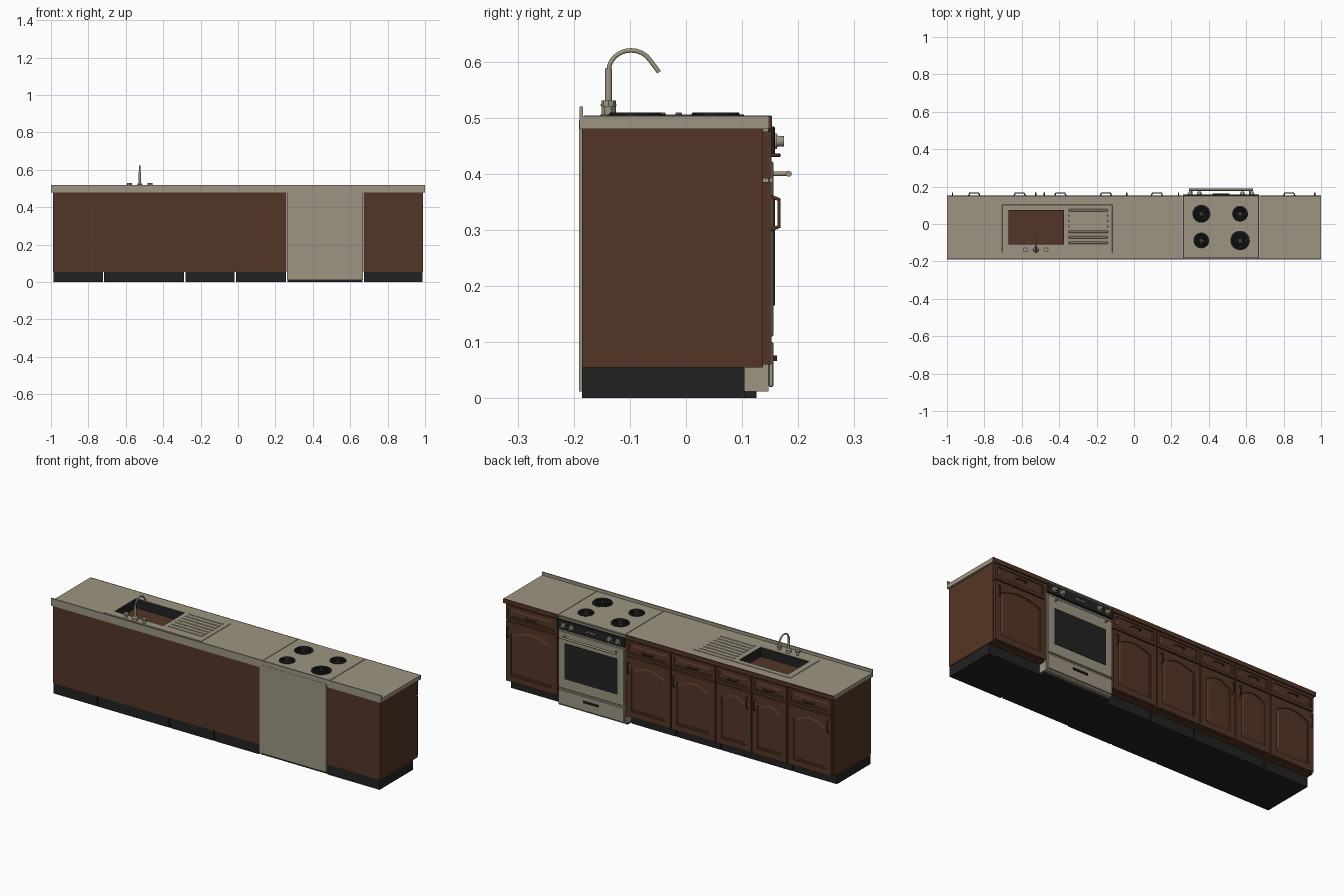
import bpy, bmesh, math
from mathutils import Matrix, Vector

if "Cube" in bpy.data.objects:
    bpy.data.objects.remove(bpy.data.objects["Cube"], do_unlink=True)


def material(name, r, g, b):
    m = bpy.data.materials.new(name)
    m.use_nodes = True
    m.diffuse_color = (r, g, b, 1)
    m.node_tree.nodes["Principled BSDF"].inputs["Base Color"].default_value = (r, g, b, 1)
    return m


WOOD = material("brown wood", 0.088, 0.036, 0.019)
STONE = material("warm grey", 0.34, 0.30, 0.225)
BLACK = material("soft black", 0.016, 0.016, 0.016)


def finish(name, bm, mat, smooth=False):
    bmesh.ops.recalc_face_normals(bm, faces=bm.faces)
    me = bpy.data.meshes.new(name)
    bm.to_mesh(me)
    bm.free()
    me.materials.append(mat)
    ob = bpy.data.objects.new(name, me)
    bpy.context.collection.objects.link(ob)
    if smooth:
        bpy.context.view_layer.objects.active = ob
        ob.select_set(True)
        bpy.ops.object.shade_smooth_by_angle()
        ob.select_set(False)
    return ob


def box(name, x, y, z, mat, bevel=0):
    """Box from (min, max) pairs."""
    bm = bmesh.new()
    size = [b - a for a, b in (x, y, z)]
    mid = [(a + b) / 2 for a, b in (x, y, z)]
    bmesh.ops.create_cube(bm, size=1, matrix=Matrix.Translation(mid) @ Matrix.Diagonal((*size, 1)))
    if bevel:
        bmesh.ops.bevel(bm, geom=bm.edges[:], offset=bevel, segments=1, affect='EDGES')
    return finish(name, bm, mat)


def rod(name, a, b, r, mat, r2=None, sides=20):
    """Cylinder or cone from point a to point b."""
    a, b = Vector(a), Vector(b)
    bm = bmesh.new()
    turn = (b - a).to_track_quat('Z', 'Y').to_matrix().to_4x4()
    bmesh.ops.create_cone(bm, cap_ends=True, segments=sides, radius1=r, radius2=r if r2 is None else r2,
                          depth=(b - a).length, matrix=Matrix.Translation((a + b) / 2) @ turn)
    return finish(name, bm, mat, True)


def tube(name, pts, r, mat, spline='POLY'):
    cu = bpy.data.curves.new(name, 'CURVE')
    cu.dimensions = '3D'
    cu.bevel_depth, cu.bevel_resolution, cu.use_fill_caps = r, 3, True
    s = cu.splines.new(spline)
    s.points.add(len(pts) - 1)
    for p, co in zip(s.points, pts):
        p.co = (*co, 1)
    if spline == 'NURBS':
        s.use_endpoint_u, s.order_u, s.resolution_u = True, 3, 10
    cu.materials.append(mat)
    ob = bpy.data.objects.new(name, cu)
    bpy.context.collection.objects.link(ob)
    return ob


def extrude_back(bm, faces, depth):
    geo = bmesh.ops.extrude_face_region(bm, geom=faces, use_keep_orig=True)["geom"]
    bmesh.ops.translate(bm, vec=(0, depth, 0), verts=[v for v in geo if isinstance(v, bmesh.types.BMVert)])


def arch_loop(x0, x1, z0, z1, rise):
    """Bottom corners, then the top edge from right to left, raised in the middle."""
    n = 12
    top = [(x1 + (x0 - x1) * i / n, z1 - rise + rise * math.sin(math.pi * i / n)) for i in range(n + 1)]
    return [(x0, z0), (x1, z0)] + top


def panel_front(name, x0, x1, z0, z1, border, rise):
    """Slab with a raised frame and a raised centre panel."""
    box(name + "_slab", (x0, x1), (0.137, 0.147), (z0, z1), WOOD)
    outer = arch_loop(x0, x1, z0, z1, 0)
    inner = arch_loop(x0 + border, x1 - border, z0 + border, z1 - border, rise)
    bm = bmesh.new()
    a, b = ([bm.verts.new((x, 0.152, z)) for x, z in loop] for loop in (outer, inner))
    n = len(a)
    extrude_back(bm, [bm.faces.new((a[i], a[(i + 1) % n], b[(i + 1) % n], b[i])) for i in range(n)], -0.005)
    finish(name + "_frame", bm, WOOD)
    g = border + 0.007
    s = 0.008
    bm = bmesh.new()
    low, high = ([bm.verts.new((x, y, z)) for x, z in
                  arch_loop(x0 + d, x1 - d, z0 + d, z1 - d, rise)] for d, y in ((g, 0.147), (g + s, 0.151)))
    bm.faces.new(high)
    for i in range(n):
        bm.faces.new((low[i], low[(i + 1) % n], high[(i + 1) % n], high[i]))
    finish(name + "_panel", bm, WOOD)


def pull(name, x, z, half, upright):
    """Bow handle, upright or level."""
    pts = []
    for t, y in ((-1, 0.15), (-0.8, 0.166), (0.8, 0.166), (1, 0.15)):
        pts.append((x, y, z + t * half) if upright else (x + t * half, y, z))
    tube(name, pts, 0.0035, WOOD)


# Cabinets: x range, with the door and drawer columns and each door's handle x
cabinets = [
    (-0.99, -0.72, [(-0.985, -0.724, -0.97)]),
    (-0.72, -0.285, [(-0.716, -0.506, -0.525), (-0.499, -0.289, -0.48)]),
    (-0.285, -0.015, [(-0.281, -0.019, -0.038)]),
    (-0.015, 0.26, [(-0.011, 0.256, 0.238)]),
    (0.67, 0.99, [(0.675, 0.985, 0.967)]),
]
for i, (x0, x1, columns) in enumerate(cabinets):
    box(f"plinth_{i}", (x0 + 0.003, x1 - 0.003), (-0.185, 0.104), (0, 0.055), BLACK)
    for j, (a, b, hx) in enumerate(columns):
        tag = f"{i}_{j}"
        panel_front("door_" + tag, a, b, 0.06, 0.385, 0.032, 0.028)
        panel_front("drawer_" + tag, a, b, 0.392, 0.475, 0.014, 0)
        pull("door_handle_" + tag, hx, 0.33, 0.03, True)
        pull("drawer_handle_" + tag, (a + b) / 2, 0.433, 0.03, False)
long_carcass = box("long_carcass", (-0.99, 0.258), (-0.185, 0.137), (0.055, 0.48), WOOD)
box("end_carcass", (0.672, 0.99), (-0.185, 0.137), (0.055, 0.48), WOOD)

# Worktops with wooden front strip and rear upstand
long_top = box("long_worktop", (-1, 0.26), (-0.187, 0.147), (0.48, 0.503), STONE)
box("end_worktop", (0.67, 1), (-0.187, 0.147), (0.48, 0.503), STONE)
for side, xs in (("long", (-1, 0.26)), ("end", (0.67, 1))):
    box(side + "_front_strip", xs, (0.147, 0.153), (0.48, 0.503), WOOD)
box("upstand", (-1, 1), (-0.19, -0.184), (0.48, 0.52), STONE)

# Sink and drainer
SX, SY = (-0.67, -0.375), (-0.11, 0.075)
rim = box("sink_rim", (-0.705, -0.115), (-0.153, 0.103), (0.502, 0.506), STONE, 0.0015)
cutter = box("sink_cutter", SX, SY, (0.455, 0.6), WOOD)
cutter.hide_render = True
cutter.hide_viewport = True
for ob in (long_carcass, long_top, rim):
    mod = ob.modifiers.new("sink_opening", 'BOOLEAN')
    mod.operation, mod.solver, mod.object = 'DIFFERENCE', 'EXACT', cutter
T = 0.002
for k, x in enumerate(((SX[0], SX[0] + T), (SX[1] - T, SX[1]))):
    box(f"basin_end_{k}", x, SY, (0.455, 0.504), BLACK)
for k, y in enumerate(((SY[0], SY[0] + T), (SY[1] - T, SY[1]))):
    box(f"basin_side_{k}", SX, y, (0.455, 0.504), BLACK)
for k in range(7):
    y = -0.1 + k * 0.029
    box(f"drainer_rib_{k}", (-0.35, -0.14), (y - 0.006, y + 0.006), (0.505, 0.509), STONE, 0.0015)

# Tap
TX, TY = -0.525, -0.138
rod("tap_base", (TX, TY, 0.504), (TX, TY, 0.522), 0.013, STONE)
rod("tap_collar", (TX, TY, 0.522), (TX, TY, 0.53), 0.015, STONE, 0.008)
rod("tap_column", (TX, TY, 0.53), (TX, TY, 0.588), 0.0065, STONE)
arc = [(TX, -0.098 - 0.04 * math.cos(t), 0.583 + 0.037 * math.sin(t))
       for t in [math.pi * k / 12 for k in range(11)]]
tube("tap_spout", arc + [(TX, -0.048, 0.581)], 0.0042, STONE)
for k, x in enumerate((TX - 0.055, TX + 0.055)):
    rod(f"tap_knob_stem_{k}", (x, TY, 0.504), (x, TY, 0.522), 0.007, STONE)
    rod(f"tap_knob_{k}", (x, TY, 0.52), (x, TY, 0.531), 0.013, STONE, sides=8)

# Cooker body
CX = (0.262, 0.668)
MID = sum(CX) / 2
box("cooker_base", (0.265, 0.665), (-0.18, 0.126), (0, 0.012), BLACK)
box("cooker_body", CX, (-0.191, 0.147), (0.012, 0.495), STONE)
box("cooktop", CX, (-0.183, 0.153), (0.495, 0.504), STONE, 0.002)
box("cooker_drawer", (0.266, 0.664), (0.147, 0.156), (0.02, 0.1), STONE, 0.002)
box("cooker_drawer_grip", (MID - 0.045, MID + 0.045), (0.156, 0.162), (0.066, 0.076), BLACK)
box("oven_door", (0.266, 0.664), (0.147, 0.156), (0.11, 0.422), STONE, 0.002)
box("oven_window", (0.305, 0.625), (0.155, 0.1585), (0.165, 0.36), BLACK)
tube("oven_handle", [(0.295, 0.183, 0.4), (0.635, 0.183, 0.4)], 0.0055, STONE)
for k, x in enumerate((0.31, 0.62)):
    rod(f"oven_handle_post_{k}", (x, 0.15, 0.4), (x, 0.183, 0.4), 0.004, STONE)

# Control panel
box("control_panel", CX, (0.147, 0.159), (0.433, 0.484), BLACK, 0.002)
for k, x in enumerate((0.3, 0.35, 0.58, 0.63)):
    rod(f"control_knob_skirt_{k}", (x, 0.158, 0.458), (x, 0.162, 0.458), 0.014, STONE)
    rod(f"control_knob_{k}", (x, 0.162, 0.458), (x, 0.175, 0.458), 0.01, STONE, 0.009)
for k in range(4):
    x = MID - 0.021 + k * 0.014
    box(f"clock_mark_{k}", (x - 0.004, x + 0.004), (0.158, 0.16), (0.455, 0.463), STONE)

# Burners
for k, (x, y, r) in enumerate(((0.36, 0.055, 0.048), (0.567, 0.055, 0.042),
                               (0.36, -0.088, 0.042), (0.567, -0.088, 0.052))):
    rod(f"burner_pan_{k}", (x, y, 0.503), (x, y, 0.506), r, BLACK, sides=32)
    spiral = [(x + a * math.cos(t), y + a * math.sin(t), 0.507)
              for t, a in [(i * math.pi / 12, 0.013 + (r - 0.017) * i / 96) for i in range(97)]]
    tube(f"burner_coil_{k}", spiral, 0.0025, BLACK)
    rod(f"burner_centre_{k}", (x, y, 0.505), (x, y, 0.508), 0.008, WOOD)
